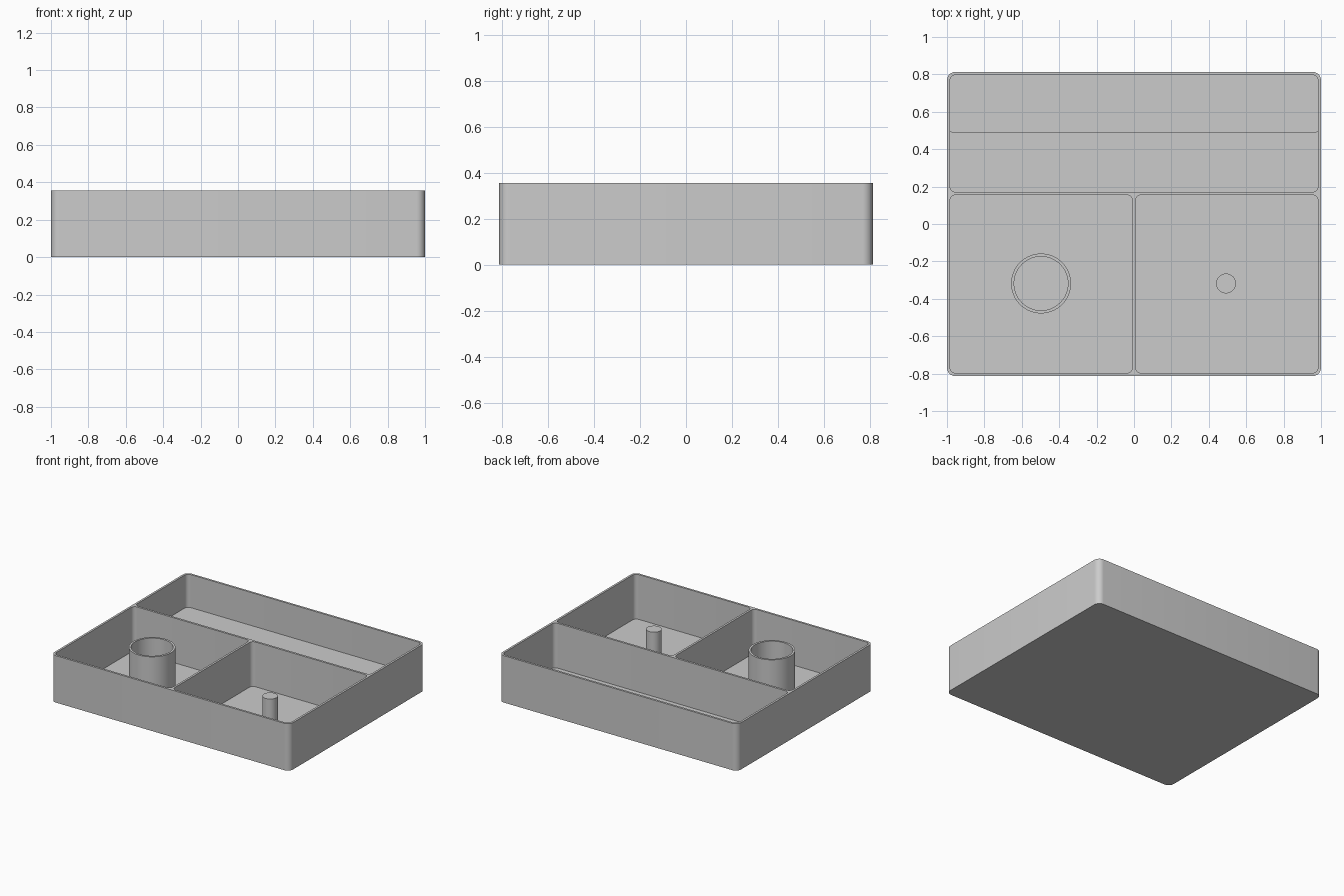
import bpy
import bmesh
import math

old = bpy.data.objects.get("Cube")
if old:
    bpy.data.objects.remove(old, do_unlink=True)

# Overall dimensions
HALF_X, HALF_Y, HEIGHT = 1.0, 0.813, 0.355
WALL, FLOOR, STEP = 0.016, 0.016, 0.105
DIVIDER_Y, STEP_Y = 0.163, 0.49

grey = bpy.data.materials.new("matte_grey")
grey.use_nodes = True
colour = (0.6, 0.6, 0.6, 1)
grey.diffuse_color = colour
grey.node_tree.nodes["Principled BSDF"].inputs["Base Color"].default_value = colour


def finish(name, bm):
    """Turn a bmesh into a grey object."""
    bmesh.ops.recalc_face_normals(bm, faces=bm.faces)
    mesh = bpy.data.meshes.new(name)
    bm.to_mesh(mesh)
    bm.free()
    mesh.materials.append(grey)
    obj = bpy.data.objects.new(name, mesh)
    bpy.context.collection.objects.link(obj)
    return obj


def smooth(obj):
    bpy.ops.object.select_all(action="DESELECT")
    obj.select_set(True)
    bpy.context.view_layer.objects.active = obj
    bpy.ops.object.shade_smooth_by_angle(angle=math.radians(30))


def rounded_box(name, x0, x1, y0, y1, z0, z1, radius):
    """Box with rounded vertical edges."""
    bm = bmesh.new()
    bmesh.ops.create_cube(bm, size=1)
    for v in bm.verts:
        v.co.x = x1 if v.co.x > 0 else x0
        v.co.y = y1 if v.co.y > 0 else y0
        v.co.z = z1 if v.co.z > 0 else z0
    if radius:
        upright = [e for e in bm.edges
                   if abs(e.verts[0].co.z - e.verts[1].co.z) > 0.01]
        bmesh.ops.bevel(bm, geom=upright, offset=radius, segments=8,
                        profile=0.5, affect="EDGES")
    return finish(name, bm)


def lathe(name, profile, x, y, steps=64):
    """Spin an (r, z) profile around a vertical axis."""
    bm = bmesh.new()
    verts = [bm.verts.new((r, 0, z)) for r, z in profile]
    edges = [bm.edges.new(pair) for pair in zip(verts, verts[1:])]
    bmesh.ops.spin(bm, geom=verts + edges, cent=(0, 0, 0), axis=(0, 0, 1),
                   angle=math.tau, steps=steps)
    bmesh.ops.remove_doubles(bm, verts=bm.verts, dist=0.0001)
    obj = finish(name, bm)
    obj.location = (x, y, 0)
    smooth(obj)
    return obj


# Tray body with three pockets cut out of it
tray = rounded_box("tray", -HALF_X, HALF_X, -HALF_Y, HALF_Y, 0, HEIGHT, 0.045)
in_x, in_y, half = HALF_X - WALL, HALF_Y - WALL, WALL / 2
pockets = {
    "right_pocket_cutter": (-in_x, -half, -in_y, DIVIDER_Y - half),
    "left_pocket_cutter": (half, in_x, -in_y, DIVIDER_Y - half),
    "back_pocket_cutter": (-in_x, in_x, DIVIDER_Y + half, in_y),
}
cutters = []
for name, bounds in pockets.items():
    cutter = rounded_box(name, *bounds, FLOOR, HEIGHT + 0.1, 0.03)
    cutter.hide_render = True
    mod = tray.modifiers.new(name, "BOOLEAN")
    mod.operation = "DIFFERENCE"
    mod.solver = "EXACT"
    mod.object = cutter
    cutters.append(cutter)

bpy.context.view_layer.objects.active = tray
for name in pockets:
    bpy.ops.object.modifier_apply(modifier=name)
for cutter in cutters:
    bpy.data.objects.remove(cutter, do_unlink=True)
smooth(tray)

# Raised shelf along the rear of the back pocket
rounded_box("raised_shelf", -in_x - half, in_x + half, STEP_Y, in_y + half,
            half, STEP, 0.02)

# Open cup in the right pocket and peg in the left pocket
lathe("cup", [(0.16, half), (0.16, HEIGHT), (0.144, HEIGHT), (0.144, half)],
      -0.497, -0.318)
lathe("peg", [(0.053, half), (0.053, 0.25), (0, 0.25)], 0.492, -0.318)
